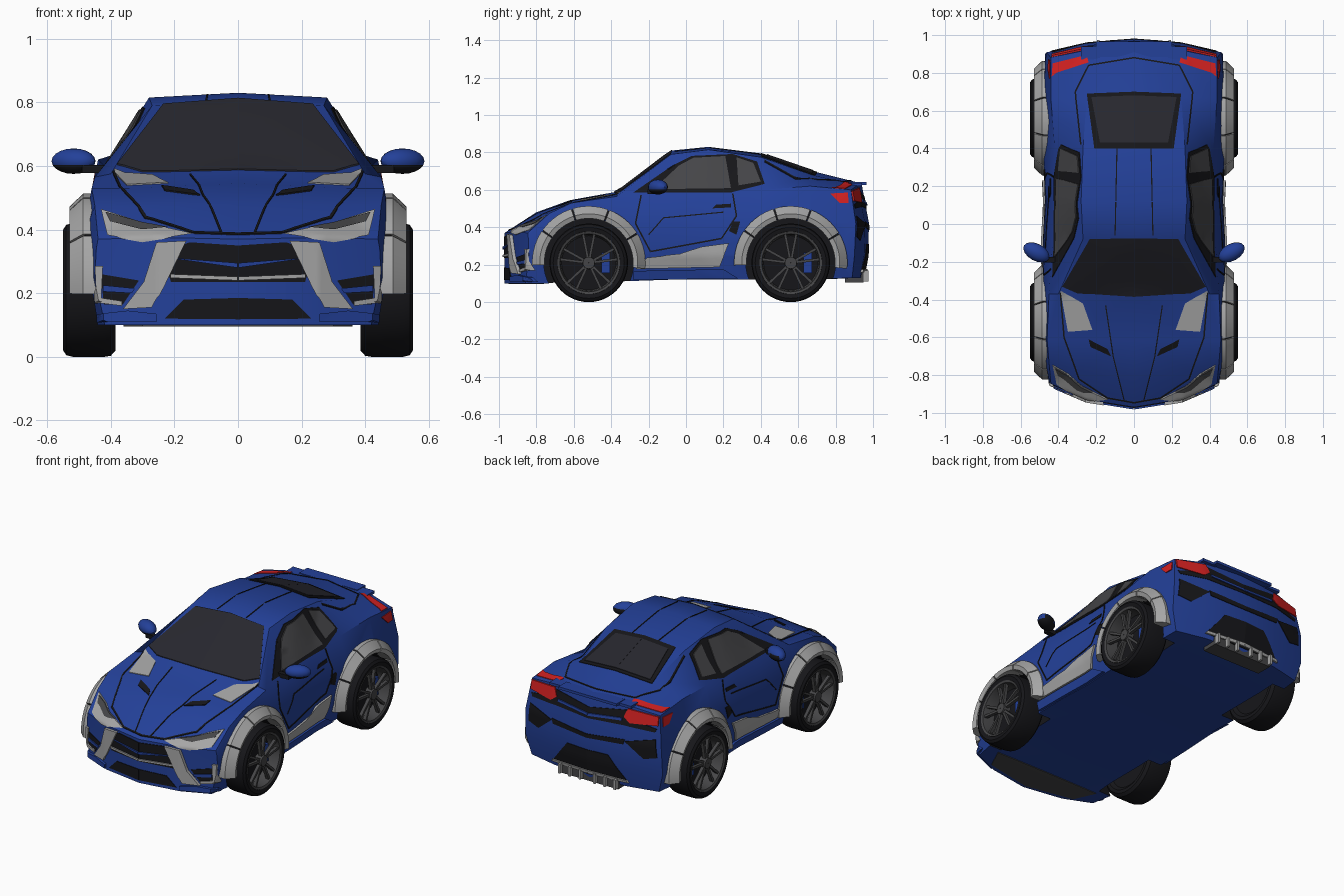
import bpy, bmesh
from math import radians, pi
from mathutils import Matrix, Vector
from mathutils.bvhtree import BVHTree

if "Cube" in bpy.data.objects:
    bpy.data.objects.remove(bpy.data.objects["Cube"])


def material(name, r, g, b):
    m = bpy.data.materials.new(name)
    m.use_nodes = True
    m.diffuse_color = (r, g, b, 1)
    for node in m.node_tree.nodes:
        if node.type == 'BSDF_PRINCIPLED':
            node.inputs["Base Color"].default_value = (r, g, b, 1)
    return m


blue = material("blue paint", .017, .052, .32)
black = material("black trim", .008, .008, .01)
silver = material("silver trim", .38, .38, .38)
glass = material("dark glass", .02, .02, .027)
side_glass = material("side glass", .06, .06, .065)
red = material("red lamp", .65, .015, .015)
gunmetal = material("gunmetal", .06, .06, .063)


def make(name, bm, *mats, mirror=True, angle=30):
    bmesh.ops.recalc_face_normals(bm, faces=bm.faces)
    me = bpy.data.meshes.new(name)
    bm.to_mesh(me)
    bm.free()
    for m in mats:
        me.materials.append(m)
    ob = bpy.data.objects.new(name, me)
    bpy.context.collection.objects.link(ob)
    if mirror:
        ob.modifiers.new("mirror", 'MIRROR')
    smooth(ob, angle)
    return ob


def smooth(ob, angle):
    bpy.ops.object.select_all(action='DESELECT')
    ob.select_set(True)
    bpy.context.view_layer.objects.active = ob
    bpy.ops.object.shade_smooth_by_angle(angle=radians(angle))


# Body shell: cross sections lofted from nose to tail
# y, side width, bottom, shoulder width, shoulder z, roof width, roof z, centre z
STATIONS = [
    (-.97, .45, .10, .44, .37, .25, .375, .37),
    (-.80, .475, .10, .45, .475, .30, .47, .48),
    (-.62, .485, .11, .46, .53, .34, .53, .545),
    (-.37, .485, .11, .45, .565, .40, .575, .59),
    (-.08, .48, .12, .43, .575, .27, .79, .81),
    (.12, .47, .12, .425, .58, .28, .815, .83),
    (.40, .485, .12, .42, .60, .27, .775, .795),
    (.68, .485, .12, .44, .62, .25, .68, .70),
    (.945, .47, .13, .44, .60, .27, .625, .635)]


def place(side, x, y, z):
    # Round the ends in plan and lean the tail
    k = max(0, (abs(y) - .6) / .37)
    bend = .64 * x * x if y < 0 else .05 - .2 * abs(z - .35) - .35 * x * x
    return Vector((side * x, y + k * bend, z))


def section(row, side):
    y, w, zb, ws, zs, wr, zr, zt = row
    half = [(0, zb), (.25, zb), (w * .93, zb), (w, .25), (w * .99, min(.42, zs - .03)),
            (ws, zs), (wr, zr), (0, zt)]
    return [place(side, x, y, z) for x, z in half]


bm = bmesh.new()


def quad_grid(rows):
    grid = [[bm.verts.new(p) for p in row] for row in rows]
    for a, b in zip(grid, grid[1:]):
        for i in range(len(a) - 1):
            bm.faces.new((a[i], a[i + 1], b[i + 1], b[i]))


for side in (1, -1):
    quad_grid([section(row, side) for row in STATIONS])
    for row in (STATIONS[0], STATIONS[-1]):
        p = section(row, side)
        inner = [[place(side, x, row[0], q.z) for x in (0, .25)] + [q] for q in p[3:5]]
        quad_grid([p[:3], *inner, p[:4:-1]])
bmesh.ops.remove_doubles(bm, verts=bm.verts, dist=.0005)
bmesh.ops.recalc_face_normals(bm, faces=bm.faces)
tree = BVHTree.FromBMesh(bm)
body = make("body_shell", bm, blue, black, mirror=False)

# Wheel openings
WHEELS = {"front": -.52, "rear": .56}
HUB_Z = .21
bm = bmesh.new()
for y in WHEELS.values():
    for x in (.55, -.55):
        turn = Matrix.Translation((x, y, HUB_Z)) @ Matrix.Rotation(pi / 2, 4, 'Y')
        bmesh.ops.create_cone(bm, cap_ends=True, segments=48, radius1=.24, radius2=.24,
                              depth=.38, matrix=turn)
for f in bm.faces:
    f.material_index = 1
cutter = make("arch_cutter", bm, blue, black, mirror=False)
cutter.hide_render = True
cut = body.modifiers.new("arches", 'BOOLEAN')
cut.operation, cut.object, cut.solver = 'DIFFERENCE', cutter, 'EXACT'
graph = bpy.context.evaluated_depsgraph_get()
body.data = bpy.data.meshes.new_from_object(body.evaluated_get(graph))
body.modifiers.clear()
bpy.data.objects.remove(cutter)
smooth(body, 30)

# Thin plates projected on the shell
AXES = {"front": (lambda u, v: (u, -2, v), (0, 1, 0)),
        "rear": (lambda u, v: (u, 2, v), (0, -1, 0)),
        "side": (lambda u, v: (2, u, v), (-1, 0, 0)),
        "top": (lambda u, v: (u, v, 2), (0, 0, -1)),
        "under": (lambda u, v: (u, v, -2), (0, 0, 1))}


def plate(name, mat, axis, *polys, lift=.004):
    start, way = AXES[axis][0], Vector(AXES[axis][1])
    bm = bmesh.new()
    for poly in polys:
        bm.faces.new([bm.verts.new(start(*p)) for p in poly])
    bmesh.ops.triangulate(bm, faces=bm.faces[:])
    bmesh.ops.subdivide_edges(bm, edges=bm.edges[:], cuts=6, use_grid_fill=True)
    for v in bm.verts:
        hit, normal, _, _ = tree.ray_cast(v.co, way)
        if hit is None:
            hit, normal, _, _ = tree.find_nearest(v.co + way * 1.2)
        v.co = hit + normal * lift
    out = bmesh.ops.extrude_face_region(bm, geom=bm.faces[:])["geom"]
    for v in out:
        if isinstance(v, bmesh.types.BMVert):
            v.co += way * (lift + .004)
    return make(name, bm, mat)


def seam(name, axis, *path, width=.004):
    quads = []
    for a, b in zip(path, path[1:]):
        a, b = Vector(a), Vector(b)
        n = Vector((a.y - b.y, b.x - a.x)).normalized() * width
        quads.append([a + n, b + n, b - n, a - n])
    plate(name, black, axis, *quads, lift=.003)


# Windows
plate("windscreen", glass, "top", [(0, -.075), (.235, -.08), (.38, -.33), (.3, -.365), (0, -.385)])
plate("side_window_frame", black, "side",
      [(-.28, .585), (-.07, .73), (.03, .78), (.25, .79), (.38, .75), (.42, .63), (.24, .585)],
      lift=.003)
plate("door_window", side_glass, "side",
      [(-.17, .6), (-.04, .725), (.04, .768), (.21, .777), (.24, .605)], lift=.007)
plate("quarter_window", side_glass, "side", [(.28, .62), (.27, .77), (.36, .74), (.40, .64)],
      lift=.007)
plate("rear_window_frame", black, "top", [(0, .40), (.21, .40), (.25, .69), (0, .70)], lift=.003)
plate("rear_window", glass, "top", [(0, .43), (.18, .43), (.225, .67), (0, .68)], lift=.007)

# Hood and roof
plate("hood_vent", silver, "top", [(.22, -.56), (.27, -.42), (.39, -.35), (.35, -.57)])
plate("hood_slot", black, "top", [(.23, -.65), (.24, -.61), (.14, -.66), (.12, -.70)])
seam("hood_crease", "top", (.15, -.43), (.11, -.7), (.05, -.94), width=.003)
seam("hood_edge", "top", (.39, -.36), (.37, -.6), (.29, -.82), (.14, -.92), (0, -.945))
seam("roof_crease", "top", (.1, -.06), (.09, .4), width=.003)
seam("deck_seam", "top", (.28, .42), (.31, .7), (.24, .84), (0, .88))

# Front end
plate("headlight", silver, "front", [(.14, .385), (.3, .42), (.43, .462), (.41, .38), (.3, .36)])
plate("headlight_lens", gunmetal, "front",
      [(.22, .402), (.3, .418), (.415, .45), (.4, .42), (.3, .395)], lift=.008)
plate("grille", black, "front", [(0, .35), (.15, .36), (.24, .33), (.21, .235), (0, .235)])
plate("grille_bar", blue, "front", [(0, .295), (.19, .31), (.21, .325), (.21, .31), (0, .28)],
      lift=.012)
plate("grille_lip", silver, "front", [(0, .252), (.21, .26), (.21, .248), (0, .24)], lift=.012)
plate("nose_blade", silver, "front",
      [(.16, .365), (.25, .36), (.29, .235), (.355, .15), (.265, .155), (.23, .22)], lift=.016)
plate("corner_duct", black, "front", [(.31, .24), (.43, .26), (.42, .165), (.36, .165)])
plate("corner_frame", silver, "front", [(.42, .285), (.445, .285), (.44, .17), (.36, .16),
                                       (.36, .175), (.425, .185)], lift=.012)
plate("duct_fin", blue, "front", [(.32, .215), (.42, .225), (.42, .205), (.33, .2)], lift=.01)
plate("lower_intake", black, "front", [(0, .185), (.17, .18), (.23, .12), (0, .118)])
plate("chin", blue, "front", [(.25, .11), (.25, .135), (.34, .145), (.43, .135), (.43, .11)],
      lift=.016)
plate("front_undertray", gunmetal, "under", [(0, -.95), (.3, -.89), (.36, -.76), (0, -.76)])

# Flanks
plate("sill_panel", silver, "side", [(-.27, .18), (-.21, .24), (.04, .265), (.08, .295),
                                     (.23, .315), (.18, .19)], lift=.012)
plate("side_skirt", blue, "side", [(-.28, .122), (-.28, .17), (.2, .18), (.28, .13)], lift=.016)
plate("side_vent", black, "side", [(.23, .38), (.25, .43), (.29, .43), (.27, .36)])
plate("door_handle", black, "side", [(.14, .5), (.16, .52), (.24, .525), (.24, .505)])
seam("door_seam", "side", (-.24, .57), (-.27, .42), (-.19, .27), (.19, .34), (.27, .46), (.25, .58))
seam("flank_crease", "side", (-.2, .36), (-.12, .45), (.2, .48), width=.003)

# Tail
plate("tail_lamp_top", red, "top", [(.24, .855), (.25, .895), (.43, .85), (.435, .78), (.41, .8)])
plate("tail_lamp", red, "rear", [(.23, .56), (.25, .61), (.435, .593), (.435, .54), (.27, .53)],
      lift=.008)
plate("tail_lamp_side", red, "side", [(.77, .58), (.865, .585), (.87, .53), (.82, .53)])
plate("tail_slot", black, "rear", [(0, .565), (.24, .6), (.24, .56), (.43, .52), (.42, .5),
                                   (.24, .51), (0, .5)], lift=.003)
plate("tail_band", blue, "rear", [(0, .53), (.22, .55), (.22, .535), (0, .515)], lift=.01)
plate("rear_vent", black, "rear", [(.25, .42), (.43, .46), (.44, .35), (.36, .33)])
plate("bumper_slot", black, "rear", [(0, .41), (.25, .43), (.24, .4), (0, .385)])
plate("diffuser_panel", black, "rear", [(0, .31), (.14, .31), (.26, .16), (0, .15)])
plate("diffuser_edge", silver, "rear", [(0, .18), (.25, .175), (.26, .16), (0, .16)], lift=.012)


def block(name, mat, boxes):
    bm = bmesh.new()
    for centre, size in boxes:
        bmesh.ops.create_cube(bm, size=1, matrix=Matrix.LocRotScale(Vector(centre), None, Vector(size)))
    make(name, bm, mat)


block("spoiler_lip", blue, [((.1, .925, .634), (.2, .08, .016)), ((.23, .905, .63), (.1, .07, .016))])
block("diffuser", gunmetal, [((.1, .9, .13), (.2, .1, .05))])
block("diffuser_fin", silver, [((x, .93, .14), (.014, .09, .06)) for x in (.05, .12, .19)])

# Mirrors
bm = bmesh.new()
pose = Matrix.LocRotScale(Vector((.517, -.15, .615)), Matrix.Rotation(.5, 3, 'Z'),
                          Vector((.075, .045, .04)))
bmesh.ops.create_uvsphere(bm, u_segments=16, v_segments=10, radius=1, matrix=pose)
for f in bm.faces:
    f.material_index = int(f.calc_center_median().z < .6 or f.normal.y > .85)
make("wing_mirror", bm, blue, black)
block("mirror_stalk", black, [((.45, -.19, .59), (.08, .03, .025))])


def lathe(bm, profile, y, begin=0, sweep=360, steps=48, solid=False):
    # Revolve (x, radius) points about the axle line
    hub = Vector((0, y, HUB_Z))
    spin = Matrix.Rotation(radians(begin), 3, 'X')
    verts = [bm.verts.new(hub + spin @ Vector((x, r, 0))) for x, r in profile]
    edges = [bm.edges.new(pair) for pair in zip(verts, verts[1:])]
    geom = verts + edges
    if solid:
        face = bm.faces.new(verts)
        geom = verts + list(face.edges) + [face]
    bmesh.ops.spin(bm, geom=geom, cent=hub, axis=(1, 0, 0), angle=radians(sweep), steps=steps)
    bmesh.ops.remove_doubles(bm, verts=bm.verts, dist=.0002)


# Wheels and arch trims
for end, y in WHEELS.items():
    bm = bmesh.new()
    lathe(bm, [(.40, .001), (.40, .15), (.385, .17), (.385, .19), (.40, .207), (.42, .21), (.52, .21),
               (.54, .205), (.55, .19), (.545, .168), (.53, .165)], y)
    make(end + "_tyre", bm, black)

    bm = bmesh.new()
    lathe(bm, [(.535, .17), (.547, .167), (.543, .155), (.52, .15), (.47, .145)], y)
    lathe(bm, [(.50, .035), (.545, .032), (.545, .001)], y, steps=16)
    for i in range(5):
        for fork in (-11, 11):
            turn = Matrix.Rotation(radians(72 * i + fork), 4, 'X')
            stretch = Matrix.Diagonal((.02, .014, .135, 1))
            bmesh.ops.create_cube(bm, size=1, matrix=Matrix.Translation((.525, y, HUB_Z)) @ turn
                                  @ Matrix.Translation((0, 0, .09)) @ stretch)
    make(end + "_rim", bm, gunmetal)

    bm = bmesh.new()
    lathe(bm, [(.47, .15), (.47, .001)], y)
    make(end + "_brake_disc", bm, black)
    block(end + "_brake_caliper", blue, [((.48, y + .09, HUB_Z), (.03, .045, .11))])

    bm = bmesh.new()
    for i in range(5):
        lathe(bm, [(.43, .24), (.522, .237), (.53, .262), (.487, .303), (.43, .303)], y,
              begin=-6 + 38 * i, sweep=36.5, steps=8, solid=True)
    make(end + "_arch_trim", bm, silver)
    bm = bmesh.new()
    lathe(bm, [(.42, .242), (.515, .242), (.52, .26), (.48, .298), (.42, .298)], y,
          begin=-5, sweep=186, steps=32, solid=True)
    make(end + "_arch_liner", bm, black)
